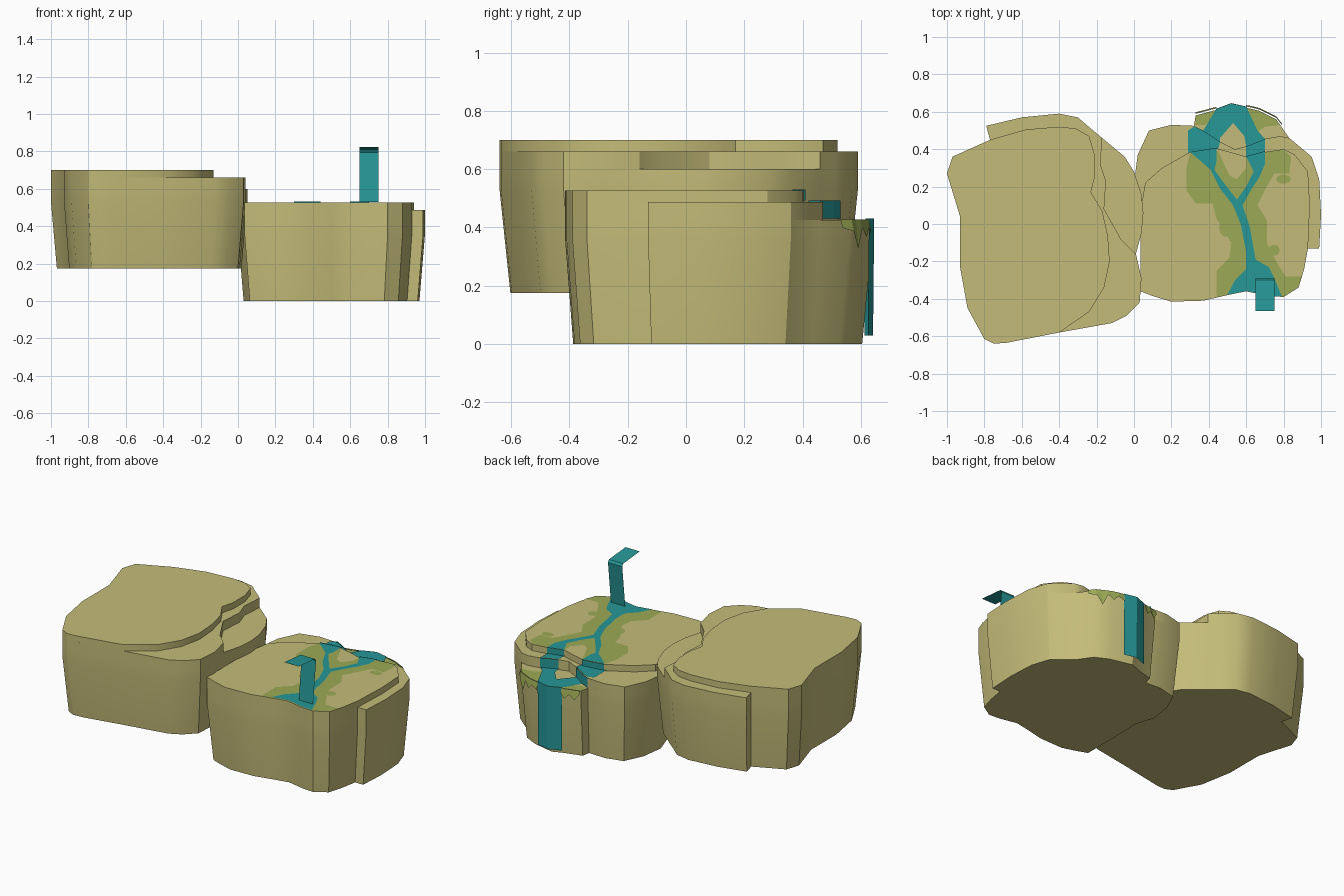
import bpy, bmesh, math

def material(name, col):
    m = bpy.data.materials.new(name)
    m.diffuse_color = (*col, 1)
    return m

STONE = material("stone", (0.55, 0.50, 0.19))
WATER = material("water", (0.02, 0.31, 0.31))
MOSS = material("moss", (0.33, 0.40, 0.09))

def make(name, verts, faces, mat, smooth=False):
    me = bpy.data.meshes.new(name)
    me.from_pydata(verts, [], faces)
    bm = bmesh.new()
    bm.from_mesh(me)
    bmesh.ops.recalc_face_normals(bm, faces=bm.faces)
    bm.to_mesh(me)
    bm.free()
    me.materials.append(mat)
    ob = bpy.data.objects.new(name, me)
    bpy.context.collection.objects.link(ob)
    if smooth:
        bpy.ops.object.select_all(action='DESELECT')
        bpy.context.view_layer.objects.active = ob
        ob.select_set(True)
        bpy.ops.object.shade_smooth_by_angle(angle=math.radians(30))
    return ob

def rock(name, outline, levels, centre=(0, 0)):
    """Closed stack of rings; levels = [(z, scale about centre), ...]."""
    n = len(outline)
    verts = [(centre[0] + (x - centre[0]) * s, centre[1] + (y - centre[1]) * s, z)
             for z, s in levels for x, y in outline]
    faces = [list(range(n)), list(range(n * (len(levels) - 1), n * len(levels)))]
    for k in range(len(levels) - 1):
        for i in range(n):
            j = (i + 1) % n
            faces.append((k * n + i, k * n + j, k * n + n + j, k * n + n + i))
    return make(name, verts, faces, STONE, True)

def sheet(name, pts, z, mat):
    make(name, [(x, y, z) for x, y in pts], [list(range(len(pts)))], mat)

def strip(name, a, b, mat):
    """Ribbon between two point rows."""
    n = len(a)
    make(name, a + b, [(i, i + 1, n + i + 1, n + i) for i in range(n - 1)], mat)

def cascade(name, pts, z0, z1, lean=0.0):
    strip(name, [(x, y + 0.006, z1) for x, y in pts],
          [(x, y + 0.006 + lean, z0) for x, y in pts], WATER)

# left rock: shared outline runs, counter-clockwise
l_front = [(-.77, .45), (-.97, .36), (-1, .27), (-.93, .04), (-.93, -.23), (-.89, -.45),
           (-.80, -.615), (-.75, -.64), (-.68, -.635), (-.40, -.58)]
l_corner = [(-.12, -.53), (-.04, -.49), (.03, -.42), (.04, -.29), (.01, -.16)]
l_side = [(.04, -.05), (.05, .06), (.04, .16), (0, .28), (-.05, .36)]
l_dent = [(-.07, -.08), (-.16, .08), (-.15, .23), (-.18, .32)]
l_back = [(-.17, .46), (-.23, .51), (-.30, .57), (-.40, .59), (-.60, .57), (-.79, .525)]
l_top = [(-.24, -.47), (-.16, -.34), (-.13, -.20), (-.14, -.06), (-.17, .07), (-.23, .17),
         (-.21, .25), (-.21, .37), (-.24, .47), (-.31, .51), (-.40, .52), (-.58, .505)]
rock("left_rock_body", l_front + l_corner + l_side + l_back,
     [(.175, .94), (.53, 1), (.60, 1)], (-.475, -.02))
rock("left_rock_step", l_front + l_corner + l_dent + l_back, [(.60, 1), (.66, 1)])
rock("left_rock_top", l_front + l_top, [(.66, 1), (.70, 1)])

# right rock
r_front = [(.04, .10), (.035, -.10), (.035, -.36), (.10, -.385), (.20, -.415), (.37, -.41),
           (.50, -.38), (.60, -.36), (.72, -.385), (.80, -.39), (.88, -.34), (.91, -.24),
           (.93, -.13)]
r_side = [(.99, -.13), (1, .05), (.99, .24), (.95, .36), (.83, .46)]
r_back = [(.76, .56), (.67, .605), (.52, .64), (.44, .61), (.33, .58)]
r_dent = [(.78, .47), (.70, .455), (.60, .415), (.54, .40), (.46, .44), (.37, .50)]
r_left = [(.32, .525), (.20, .53), (.08, .50), (.02, .37), (0, .22)]
r_top = [(.94, .10), (.93, .28), (.86, .37), (.80, .40), (.70, .385), (.60, .36), (.53, .38),
         (.44, .405), (.30, .385), (.15, .30), (.06, .22)]
rock("right_rock_body", r_front + r_side + r_back + r_left,
     [(0, .94), (.36, 1), (.425, 1)], (.5, .05))
rock("right_rock_step", r_front + r_side + r_dent + r_left, [(.425, 1), (.487, 1)])
rock("right_rock_top", r_front + r_top, [(.487, 1), (.527, 1)])

# moss on the rock top and lower ledge
sheet("moss_top", [(.30, .38), (.28, .30), (.28, .18), (.33, .11), (.42, .11), (.44, .03),
      (.52, -.10), (.51, -.18), (.44, -.25), (.44, -.39), (.50, -.378), (.60, -.358),
      (.72, -.383), (.80, -.388), (.87, -.345), (.90, -.28), (.81, -.28), (.76, -.20),
      (.71, -.10), (.71, .02), (.66, .10), (.71, .20), (.75, .27), (.83, .27), (.84, .36),
      (.80, .397), (.70, .383), (.60, .358), (.60, .30), (.55, .24), (.51, .26), (.45, .39)],
      .529, MOSS)
for i, (cx, cy, rx, ry) in enumerate([(.49, -.02, .035, .05), (.80, .24, .04, .025),
                                      (.75, -.14, .03, .03)]):
    sheet(f"moss_patch_{i}", [(cx + rx * math.cos(t * math.pi / 5), cy + ry * math.sin(t * math.pi / 5))
                              for t in range(10)], .529, MOSS)
sheet("moss_ledge_left", [(.33, .58), (.44, .61), (.42, .56), (.38, .53), (.33, .53)], .427, MOSS)
sheet("moss_ledge_right", [(.60, .622), (.67, .605), (.76, .56), (.78, .53), (.70, .52),
                           (.66, .49)], .427, MOSS)

# scalloped moss hanging over the back edge
def drape(name, pts):
    strip(name, [(x, y, .428) for x, y, d in pts], [(x, y + .008, .428 - d) for x, y, d in pts], MOSS)
drape("moss_drape_right", [(.60, .628, .05), (.64, .62, .03), (.67, .612, .06), (.70, .598, .03),
                           (.73, .583, .10), (.76, .568, .04), (.79, .53, .03)])
drape("moss_drape_left", [(.33, .59, .02), (.36, .597, .06), (.39, .605, .03), (.42, .613, .06),
                          (.44, .618, .03)])

# forked stream, stepping down over the ledges
sheet("stream_top", [(.50, -.377), (.54, -.30), (.60, -.24), (.60, -.15), (.57, 0), (.53, .10),
      (.46, .19), (.41, .29), (.30, .385), (.44, .408), (.44, .33), (.43, .29), (.48, .22),
      (.55, .13), (.60, .20), (.64, .28), (.60, .362), (.70, .39), (.70, .32), (.67, .25),
      (.63, .19), (.58, .10), (.62, -.02), (.65, -.19), (.72, -.23), (.75, -.29),
      (.79, -.387), (.72, -.383), (.60, -.357)], .531, WATER)
sheet("stream_step_left", [(.29, .38), (.29, .50), (.32, .52), (.37, .50), (.46, .44),
                           (.45, .40)], .492, WATER)
sheet("stream_step_right", [(.60, .36), (.60, .415), (.70, .455), (.70, .385)], .492, WATER)
sheet("stream_ledge", [(.37, .50), (.44, .615), (.52, .645), (.60, .628), (.66, .50), (.70, .455),
                       (.60, .415), (.59, .47), (.53, .54), (.46, .46), (.46, .44)], .431, WATER)
cascade("cascade_upper_left", [(.30, .385), (.37, .397), (.44, .405)], .492, .531)
cascade("cascade_upper_right", [(.60, .36), (.70, .385)], .492, .531)
cascade("cascade_lower_left", [(.32, .525), (.37, .50), (.46, .44)], .431, .492)
cascade("cascade_lower_right", [(.60, .415), (.70, .455)], .431, .492)
cascade("waterfall", [(.44, .61), (.52, .64), (.60, .622)], .03, .431, -.004)

# bent jet of water at the front
path = [(-.32, .53), (-.29, .795), (-.30, .81), (-.465, .825)]
strip("water_jet", [(.65, y, z) for y, z in path], [(.75, y, z) for y, z in path], WATER)
